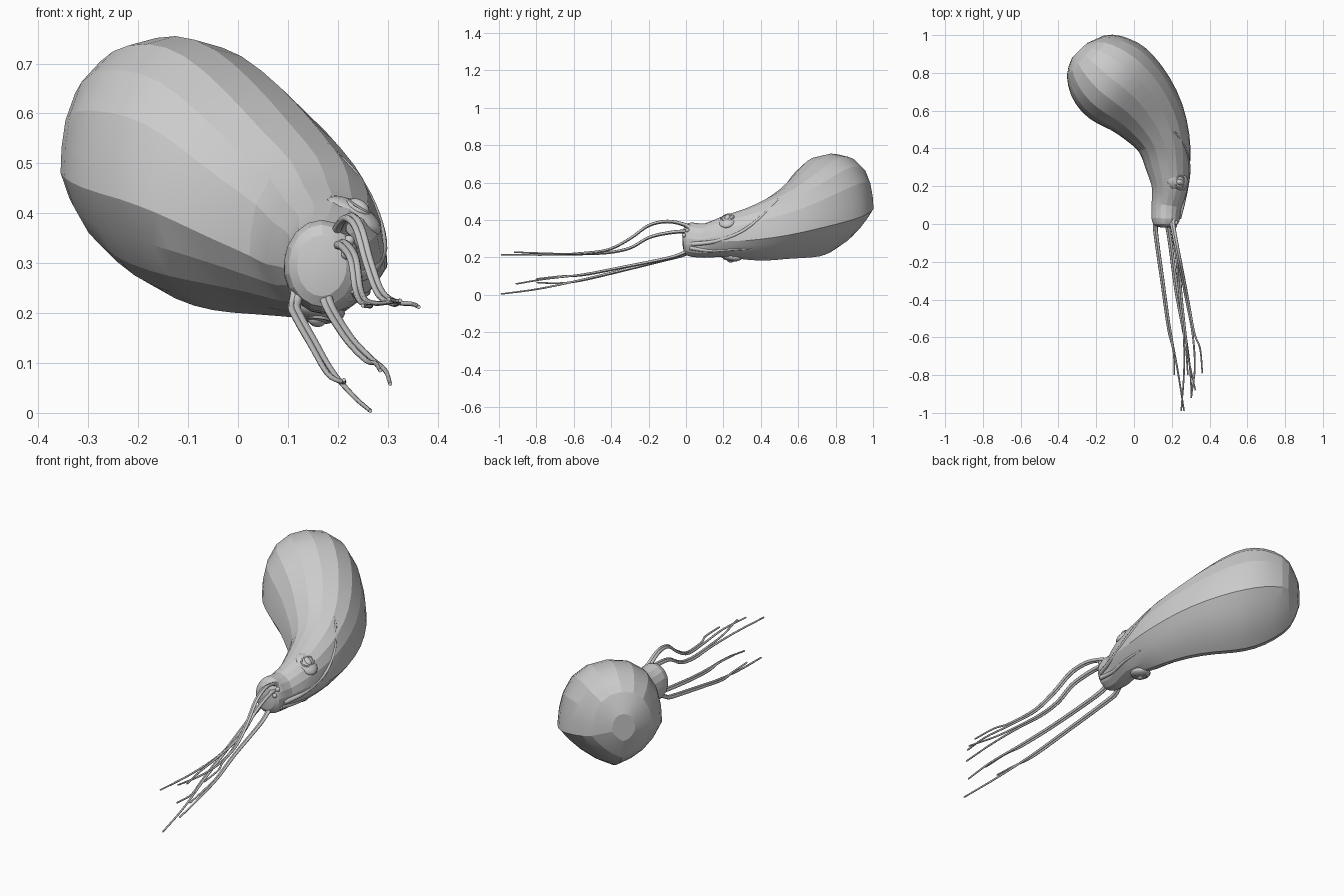
import bpy, bmesh, math
from mathutils import Vector
from mathutils.bvhtree import BVHTree

if "Cube" in bpy.data.objects:
    bpy.data.objects.remove(bpy.data.objects["Cube"])


def finish(bm, name, angle=None):
    bmesh.ops.recalc_face_normals(bm, faces=bm.faces)
    me = bpy.data.meshes.new(name)
    bm.to_mesh(me)
    ob = bpy.data.objects.new(name, me)
    bpy.context.collection.objects.link(ob)
    if angle:
        bpy.context.view_layer.objects.active = ob
        ob.select_set(True)
        bpy.ops.object.shade_smooth_by_angle(angle=math.radians(angle))
        ob.select_set(False)
    return ob


def spline(pts, steps):
    """Catmull-Rom through tuples of any length."""
    p = [Vector(q) for q in pts]
    p = [p[0] * 2 - p[1]] + p + [p[-1] * 2 - p[-2]]
    out = []
    for i in range(1, len(p) - 2):
        a, b, c, d = p[i - 1:i + 3]
        for k in range(steps):
            t = k / steps
            out.append(0.5 * (2 * b + (c - a) * t + (2 * a - 5 * b + 4 * c - d) * t * t
                              + (3 * b - a - 3 * c + d) * t ** 3))
    return out + [p[-2]]


def loft(bm, rings):
    vr = [[bm.verts.new(c) for c in r] for r in rings]
    n = len(vr[0])
    for a, b in zip(vr, vr[1:]):
        for i in range(n):
            bm.faces.new((a[i], a[(i + 1) % n], b[(i + 1) % n], b[i]))
    bm.faces.new(vr[0])
    bm.faces.new(vr[-1])


def tube(name, pts, r0, r1, flare=0.0, steps=5, sides=8):
    path = spline(pts, steps)
    rings = []
    for i, c in enumerate(path):
        t = i / (len(path) - 1)
        d = (path[min(i + 1, len(path) - 1)] - path[max(i - 1, 0)]).normalized()
        u = d.cross(Vector((0, 0, 1))).normalized()
        v = u.cross(d)
        r = r0 + (r1 - r0) * t + flare * math.exp(-t * 22)
        rings.append([c + r * (math.cos(a) * u + math.sin(a) * v)
                      for a in [math.tau * k / sides for k in range(sides)]])
    bm = bmesh.new()
    loft(bm, rings)
    return finish(bm, name, 60)


# Mantle and head: ridged cross-section lofted along a bent path
profile = [(1, -.25), (.97, .05), (.88, .4), (.68, .74), (.38, .94), (0, 1), (-.38, .94),
           (-.7, .74), (-.9, .42), (-.98, .1), (-1, -.2), (-.82, -.5), (-.58, -.74),
           (-.3, -.9), (0, -1), (.3, -.86), (.6, -.65), (.82, -.45)]
# centre, half width, half height, along the body
sections = [(.168, .0), (.168, .03), (.172, .1), (.19, .2), (.178, .32), (.158, .43),
            (.105, .54), (.03, .64), (-.05, .715), (-.125, .775), (-.2, .84),
            (-.258, .89), (-.288, .92)]
heights = [.295, .295, .29, .312, .325, .348, .385, .43, .468, .492, .508, .515, .52]
widths = [.066, .076, .08, .098, .122, .142, .178, .21, .234, .236, .205, .145, .055]
tall = [.082, .092, .092, .11, .137, .165, .193, .232, .262, .263, .23, .17, .07]
path = spline([(x, y, z, w) for (x, y), z, w in zip(sections, heights, widths)], 2)
tops = spline([(h, 0, 0) for h in tall], 2)
rings = []
for i, s in enumerate(path):
    d = path[min(i + 1, len(path) - 1)] - path[max(i - 1, 0)]
    u = Vector((d.y, -d.x, 0)).normalized()
    mix = min(1, max(0, (s.y - .1) / .3))
    ring = []
    for p in profile:
        q = Vector(p)
        q = q.normalized().lerp(q, mix)
        ring.append(Vector(s[:3]) + u * q.x * s.w + Vector((0, 0, q.y * tops[i].x)))
    rings.append(ring)
# softly domed front of the head
mid = Vector(path[0][:3])
front = [[mid + (c - mid) * k - Vector((0, out, 0)) for c in rings[0]]
         for k, out in ((.35, .018), (.75, .013))]
bm = bmesh.new()
loft(bm, front + rings)
bmesh.ops.recalc_face_normals(bm, faces=bm.faces)
tree = BVHTree.FromBMesh(bm)
finish(bm, "body", 14)


# Skin folds laid on the flank by projection, half sunk into the body
def fold(name, pts, r0, r1):
    hits = []
    for y, z in pts:
        h, n, _, _ = tree.ray_cast(Vector((2, y, z)), Vector((-1, 0, 0)))
        if h:
            hits.append(h - n * .003)
    if len(hits) > 1:
        tube(name, hits, r0, r1, steps=4)


fold("side_fold", [(.03, .27), (.15, .285), (.28, .33), (.38, .40), (.46, .48), (.52, .54)],
     .012, .004)
fold("lower_fold", [(.02, .25), (.12, .235), (.24, .24), (.36, .245)], .012, .005)


# Eyes on the two flanks of the head
def ball(name, loc, scale, normal):
    bm = bmesh.new()
    bmesh.ops.create_uvsphere(bm, u_segments=16, v_segments=10, radius=1)
    rot = Vector(normal).to_track_quat('Z', 'Y')
    for v in bm.verts:
        v.co = rot @ (v.co * Vector(scale)) + Vector(loc)
    finish(bm, name, 50)


for side, loc, n in (("upper", (.232, .225, .395), (.5, -.15, .85)),
                     ("lower", (.16, .24, .207), (-.1, -.15, -.95))):
    c, n = Vector(loc), Vector(n).normalized()
    ball(side + "_eye_mound", c, Vector((.05, .065, .026)), n)
    ball(side + "_eyeball", c + n * .02, Vector((.016, .024, .015)), n)
    a = n.cross(Vector((0, 1, 0))).normalized()
    b = n.cross(a)
    lid = [c + n * .019 + .026 * math.cos(t) * a + .034 * math.sin(t) * b
           for t in [math.tau * k / 12 for k in range(13)]]
    tube(side + "_eyelid", lid, .005, .005, steps=2, sides=6)

# Small sensory bumps near the mouth
for i, (x, z) in enumerate(((.217, .318), (.222, .345))):
    h = tree.ray_cast(Vector((x, -2, z)), Vector((0, 1, 0)))[0]
    if h:
        ball(f"sensory_bump_{i}", h, (.011, .011, .012), (.5, -.8, .1))

# Arms: four trunks, each a pair that spreads near the tips
trunks = {
    "upper_outer_arm": ([(.2, .03, .35), (.205, -.01, .375), (.222, -.1, .392),
                         (.242, -.2, .37), (.262, -.3, .3), (.285, -.42, .24), (.315, -.58, .22)],
                        [[(.35, -.66, .218), (.362, -.79, .212)],
                         [(.322, -.76, .222), (.302, -.92, .228)]]),
    "upper_inner_arm": ([(.195, .03, .325), (.205, -.01, .338), (.218, -.1, .33),
                         (.232, -.2, .305), (.24, -.3, .25), (.25, -.42, .225), (.268, -.58, .218)],
                        [[(.29, -.72, .22), (.325, -.88, .225)],
                         [(.265, -.78, .214), (.25, -.99, .215)]]),
    "lower_left_arm": ([(.125, .04, .25), (.113, -.01, .215), (.122, -.1, .19),
                        (.15, -.3, .14), (.185, -.55, .08)],
                       [[(.21, -.68, .062), (.212, -.8, .066)],
                        [(.232, -.78, .033), (.265, -.99, .004)]]),
    "lower_right_arm": ([(.175, .04, .25), (.178, -.01, .225), (.192, -.1, .195),
                         (.225, -.35, .145), (.262, -.55, .107)],
                        [[(.275, -.66, .1), (.285, -.8, .085)],
                         [(.295, -.75, .085), (.305, -.91, .058)]]),
}
for name, (trunk, ends) in trunks.items():
    for k, end in enumerate(ends):
        off = Vector((.005, 0, .002)) * (1 if (k == 0) == (name.startswith("upper")) else -1)
        tube(f"{name}_{k + 1}", [Vector(p) + off for p in trunk] + [Vector(p) for p in end],
             .0085, .004, flare=.012, steps=5)
